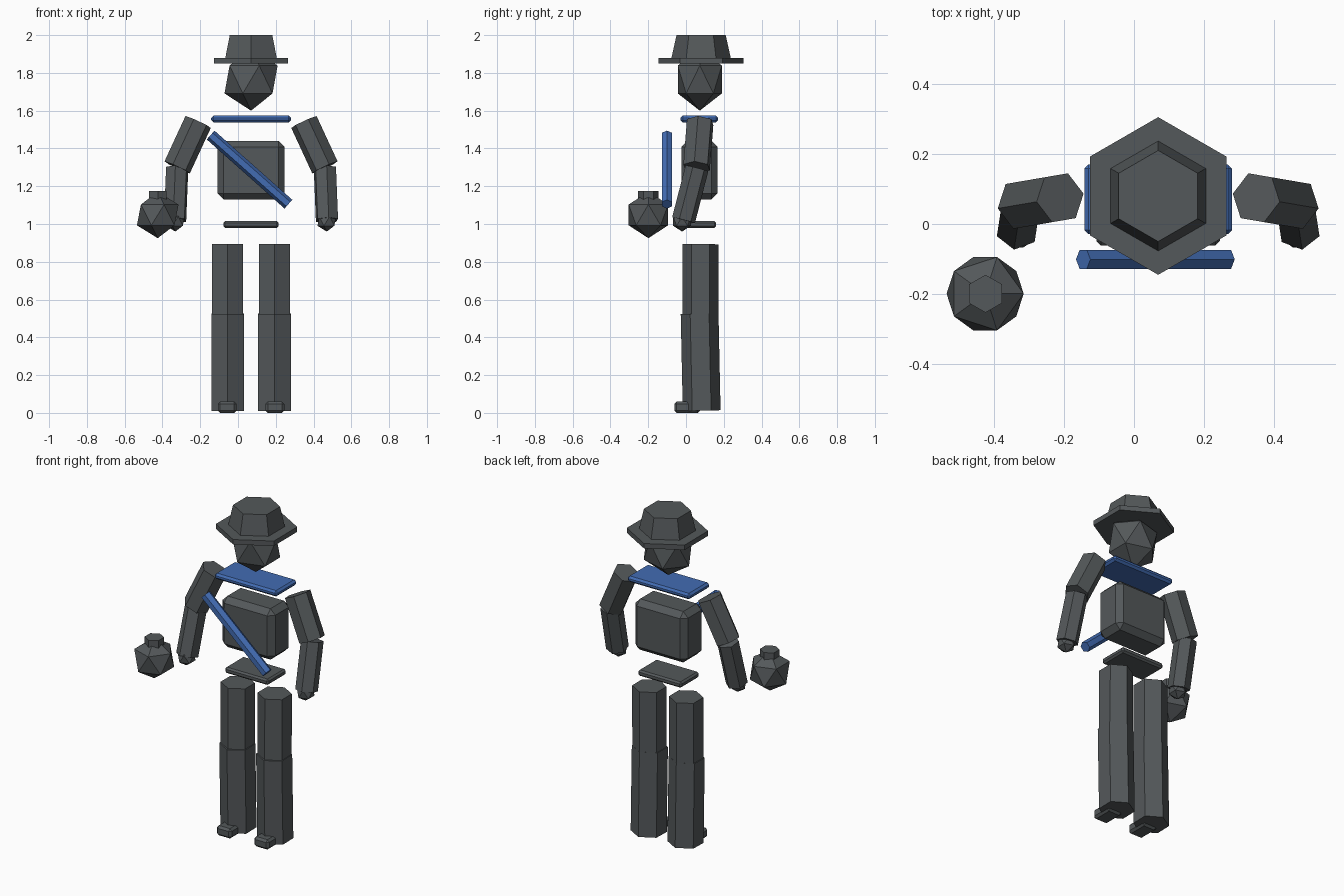
import bpy
from mathutils import Vector

if "Cube" in bpy.data.objects:
    bpy.data.objects.remove(bpy.data.objects["Cube"])

CX, CY = 0.069, 0.08      # body axis


def material(name, rgb):
    m = bpy.data.materials.new(name)
    m.diffuse_color = (*rgb, 1)
    m.use_nodes = True
    m.node_tree.nodes["Principled BSDF"].inputs["Base Color"].default_value = m.diffuse_color
    return m


GREY = material("dark grey", (0.088, 0.098, 0.103))
BLUE = material("cloth blue", (0.055, 0.15, 0.45))


def finish(name, mat):
    ob = bpy.context.object
    ob.name = name
    ob.data.materials.append(mat)
    return ob


def box(name, lo, hi, bevel, mat=GREY):
    """Chamfered block between two corners."""
    lo, hi = Vector(lo), Vector(hi)
    bpy.ops.mesh.primitive_cube_add(size=1, location=(lo + hi) / 2)
    ob = finish(name, mat)
    for v in ob.data.vertices:
        v.co = v.co * (hi - lo)
    mod = ob.modifiers.new("chamfer", 'BEVEL')
    mod.width = bevel
    mod.segments = 1
    mod.limit_method = 'NONE'


def limb(name, a, b, r, mat=GREY):
    """Six-sided prism from point a to point b."""
    a, b = Vector(a), Vector(b)
    d = b - a
    bpy.ops.mesh.primitive_cylinder_add(vertices=6, radius=r, depth=d.length,
                                        location=(a + b) / 2)
    ob = finish(name, mat)
    ob.rotation_euler = d.to_track_quat('Z', 'Y').to_euler()


def taper(name, x, y, z0, z1, r0, r1):
    """Upright six-sided prism or frustum."""
    bpy.ops.mesh.primitive_cone_add(vertices=6, radius1=r0, radius2=r1,
                                    depth=z1 - z0, location=(x, y, (z0 + z1) / 2))
    finish(name, GREY)


def ball(name, c, r):
    """Twenty-sided ball with a radius for each axis."""
    bpy.ops.mesh.primitive_ico_sphere_add(subdivisions=1, radius=1, location=c)
    ob = finish(name, GREY)
    for v in ob.data.vertices:
        v.co = v.co * Vector(r)


# Hat and head
taper("hat_crown", CX, CY, 1.875, 2.0, 0.158, 0.13)
taper("hat_brim", CX, CY, 1.85, 1.88, 0.225, 0.225)
ball("head", (CX, 0.073, 1.765), (0.157, 0.137, 0.165))

# Trunk
box("shoulder_cloth", (-0.142, -0.029, 1.538), (0.28, 0.17, 1.574), 0.012, BLUE)
box("torso", (-0.108, -0.025, 1.13), (0.246, 0.167, 1.44), 0.032)
box("belt", (-0.078, -0.02, 0.98), (0.215, 0.16, 1.016), 0.01)
limb("sash", (-0.145, -0.101, 1.471), (0.267, -0.101, 1.105), 0.031, BLUE)

# Arms and legs on both sides of the body axis
for side, s in (("left", 1), ("right", -1)):
    def at(dx, y, z):
        return (CX + s * dx, y, z)

    limb(side + "_upper_arm", at(0.28, 0.075, 1.54), at(0.391, 0.056, 1.30), 0.075)
    limb(side + "_forearm", at(0.391, 0.058, 1.295), at(0.402, -0.013, 1.02), 0.063)
    ball(side + "_hand", at(0.401, -0.021, 1.015), (0.055, 0.055, 0.055))
    limb(side + "_thigh", at(0.124, 0.077, 0.893), at(0.124, 0.076, 0.52), 0.095)
    limb(side + "_shin", at(0.124, 0.072, 0.525), at(0.124, 0.083, 0.012), 0.1)
    x = CX + s * 0.126
    box(side + "_shoe", (x - 0.05, -0.062, 0), (x + 0.05, 0.075, 0.06), 0.013)

# Flask beside the hand
ball("flask_body", (-0.425, -0.199, 1.048), (0.123, 0.123, 0.123))
taper("flask_neck", -0.424, -0.199, 1.11, 1.176, 0.054, 0.054)
